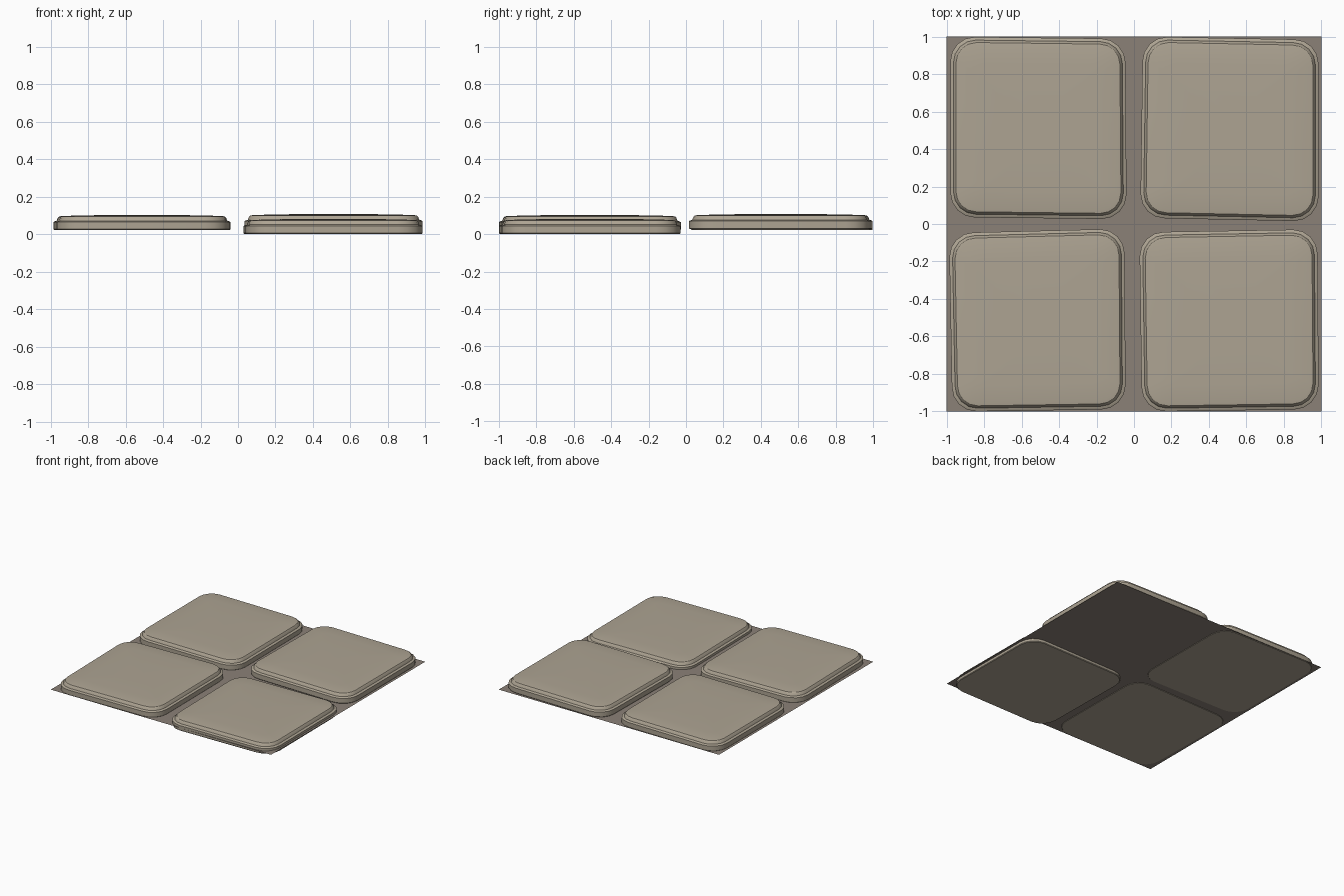
import bpy, bmesh, math

if "Cube" in bpy.data.objects:
    bpy.data.objects.remove(bpy.data.objects["Cube"])


def material(name, rgb):
    m = bpy.data.materials.new(name)
    m.diffuse_color = (*rgb, 1)
    m.use_nodes = True
    m.node_tree.nodes["Principled BSDF"].inputs["Base Color"].default_value = m.diffuse_color
    return m


stone = material("stone", (0.42, 0.37, 0.29))
mortar = material("mortar", (0.26, 0.22, 0.185))

# Slab cross-section: (inset from the outer edge, height)
PROFILE = [(0.004, 0), (0, 0.005), (0, 0.043), (0.006, 0.047), (0.017, 0.050),
           (0.024, 0.067), (0.030, 0.073), (0.045, 0.0755), (0.14, 0.0785), (0.3, 0.081)]
SIGNS = [(-1, -1), (1, -1), (1, 1), (-1, 1)]
RADIUS, STEPS = 0.13, 4


def outline(corners, inset):
    """Rounded, slightly irregular four-sided loop."""
    r = max(RADIUS - inset * 0.7, 0.05)
    pts = []
    for i, ((x, y), (sx, sy)) in enumerate(zip(corners, SIGNS)):
        cx, cy = x - sx * (inset + r), y - sy * (inset + r)
        for k in range(STEPS + 1):
            a = math.pi + (i + k / STEPS) * math.pi / 2
            pts.append((cx + r * math.cos(a), cy + r * math.sin(a)))
    return pts


def slab(name, corners, z):
    bm = bmesh.new()
    rings = [[bm.verts.new((x, y, z + h)) for x, y in outline(corners, inset)]
             for inset, h in PROFILE]
    n = len(rings[0])
    for lo, hi in zip(rings, rings[1:]):
        for i in range(n):
            j = (i + 1) % n
            bm.faces.new((lo[i], lo[j], hi[j], hi[i]))
    bm.faces.new(rings[0][::-1])
    bm.faces.new(rings[-1])
    mesh = bpy.data.meshes.new(name)
    bm.to_mesh(mesh)
    bm.free()
    mesh.materials.append(stone)
    ob = bpy.data.objects.new(name, mesh)
    bpy.context.collection.objects.link(ob)
    bpy.ops.object.select_all(action='DESELECT')
    ob.select_set(True)
    bpy.context.view_layer.objects.active = ob
    bpy.ops.object.shade_smooth_by_angle(angle=math.radians(30))


# Four paving slabs; the front right one has sunk
slab("slab_back_left", [(-.98, .035), (-.04, .027), (-.045, .99), (-.98, .998)], 0.021)
slab("slab_back_right", [(.035, .03), (.985, .016), (.985, .985), (.045, .998)], 0.026)
slab("slab_front_left", [(-.972, -1), (-.045, -.99), (-.05, -.028), (-.985, -.045)], 0.021)
slab("slab_front_right", [(.04, -1), (.985, -.99), (.98, -.03), (.03, -.042)], 0)

# Flat mortar bed
bpy.ops.mesh.primitive_plane_add(size=2, location=(0, 0, 0.024))
bed = bpy.context.object
bed.name = "mortar_bed"
bed.data.materials.append(mortar)
